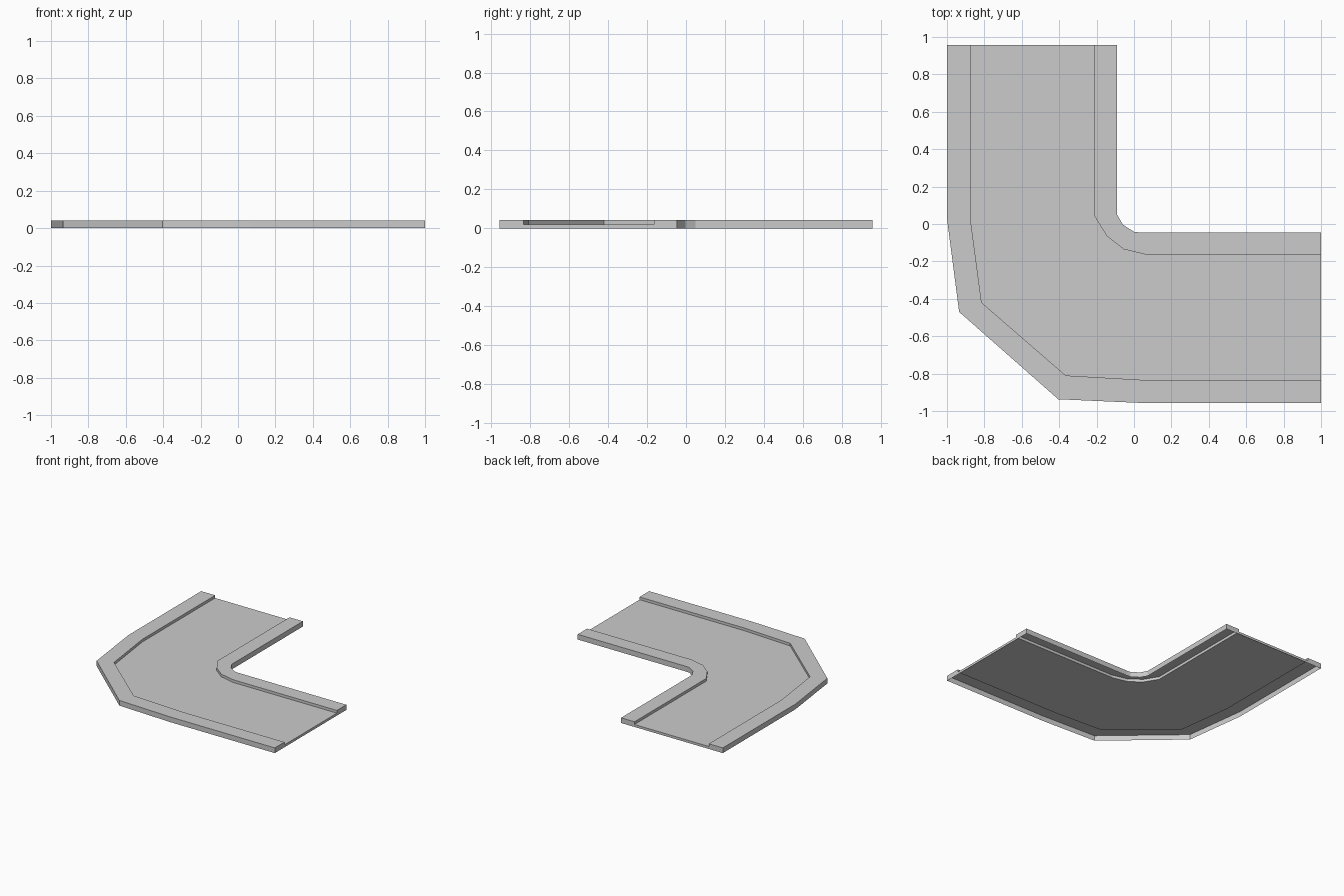
import bpy
import bmesh

cube = bpy.data.objects.get("Cube")
if cube:
    bpy.data.objects.remove(cube, do_unlink=True)

grey = bpy.data.materials.new("light_grey")
grey.use_nodes = True
colour = (0.6, 0.6, 0.6, 1.0)
grey.diffuse_color = colour
grey.node_tree.nodes["Principled BSDF"].inputs["Base Color"].default_value = colour

ROAD_Z, KERB_Z = 0.02, 0.042
END_Y, END_X = 0.958, 1.0


def rail(*bend):
    """Path from the back end, around the bend, to the left end."""
    return [(bend[0][0], END_Y), *bend, (END_X, bend[-1][1])]


# Rails that run along the bend, from its outside to its inside
outer_edge = rail((-1, 0.03), (-0.935, -0.47), (-0.405, -0.937), (0.07, -0.958))
outer_step = rail((-0.875, 0.03), (-0.815, -0.42), (-0.365, -0.81), (0.07, -0.835))
inner_step = rail((-0.21, 0.04), (-0.145, -0.065), (-0.055, -0.135), (0.07, -0.165))
inner_edge = rail((-0.09, 0.05), (-0.06, -0.003), (0.0, -0.042), (0.03, -0.045))


def sweep(name, section, sides):
    """Join a cross-section of (rail, height) along the rails and cap both ends."""
    bm = bmesh.new()
    rows = [[bm.verts.new((x, y, z)) for x, y in path] for path, z in section]
    for i in sides:
        a, b = rows[i], rows[i + 1]
        for j in range(len(a) - 1):
            bm.faces.new((a[j], a[j + 1], b[j + 1], b[j]))
    bm.faces.new([row[0] for row in rows])
    bm.faces.new([row[-1] for row in reversed(rows)])
    # Remove the rail points that belong to no face
    bmesh.ops.delete(bm, geom=[v for v in bm.verts if not v.link_faces], context='VERTS')
    mesh = bpy.data.meshes.new(name)
    bm.to_mesh(mesh)
    bm.free()
    mesh.materials.append(grey)
    bpy.context.collection.objects.link(bpy.data.objects.new(name, mesh))


# Outer kerb: outside wall, top and step down to the road, open below
sweep("outer_kerb", [(outer_edge, 0), (outer_edge, KERB_Z), (outer_step, KERB_Z),
                     (outer_step, ROAD_Z), (outer_step, 0)], (0, 1, 2))

# Road surface with thin end faces
sweep("road", [(outer_step, 0), (outer_step, ROAD_Z),
               (inner_step, ROAD_Z), (inner_step, 0)], (1,))

# Inner kerb: step up from the road, top and outside wall
sweep("inner_kerb", [(inner_step, 0), (inner_step, ROAD_Z), (inner_step, KERB_Z),
                     (inner_edge, KERB_Z), (inner_edge, 0)], (1, 2, 3))
